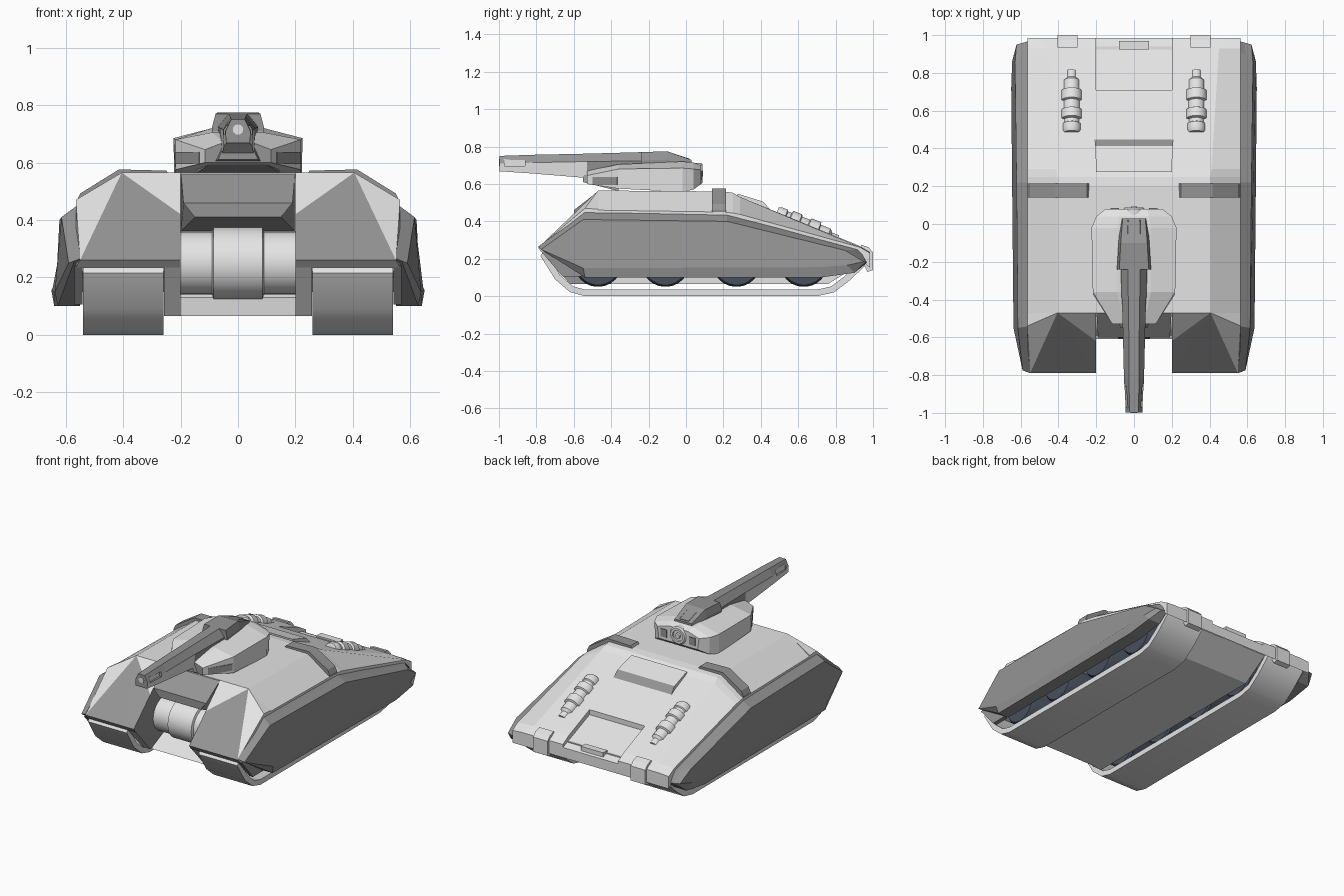
import bpy, bmesh, math
from mathutils import Vector

if "Cube" in bpy.data.objects:
    bpy.data.objects.remove(bpy.data.objects["Cube"])


def material(name, r, g, b):
    m = bpy.data.materials.new(name)
    m.diffuse_color = (r, g, b, 1)
    m.use_nodes = True
    m.node_tree.nodes["Principled BSDF"].inputs["Base Color"].default_value = m.diffuse_color
    return m


LIGHT = material("light grey armour", 0.78, 0.78, 0.78)
DARK = material("dark grey armour", 0.3, 0.3, 0.3)
WHEEL = material("dark blue grey wheel", 0.065, 0.08, 0.11)


def build(name, verts, faces, mats, rule=None, slots=None, smooth=None):
    """Mesh object; slots lists material slots, or rule(face) returns them."""
    bm = bmesh.new()
    vs = [bm.verts.new(v) for v in verts]
    for i, f in enumerate(faces):
        bm.faces.new([vs[k] for k in f]).material_index = slots[i] if slots else 0
    bmesh.ops.recalc_face_normals(bm, faces=bm.faces)
    bm.normal_update()
    if rule:
        for f in bm.faces:
            f.material_index = rule(f)
    me = bpy.data.meshes.new(name)
    bm.to_mesh(me)
    bm.free()
    for m in mats:
        me.materials.append(m)
    if smooth:
        me.shade_smooth()
        me.set_sharp_from_angle(angle=math.radians(smooth))
    ob = bpy.data.objects.new(name, me)
    bpy.context.collection.objects.link(ob)
    return ob


def loft(name, rings, mats, closed=False, **kw):
    n, k = len(rings[0]), len(rings)
    faces = []
    for r in range(k if closed else k - 1):
        a, b = r * n, (r + 1) % k * n
        faces += [(a + i, a + (i + 1) % n, b + (i + 1) % n, b + i) for i in range(n)]
    if not closed:
        faces += [tuple(range(n)), tuple(range((k - 1) * n, k * n))]
    return build(name, [p for r in rings for p in r], faces, mats, **kw)


def sym(y, *half):
    """Left-right symmetric cross-section at y from (x, z) half points."""
    return [(x, y, z) for x, z in half] + [(-x, y, z) for x, z in reversed(half)]


def prism_x(name, pts, x0, x1, mats, **kw):
    return loft(name, [[(x, y, z) for y, z in pts] for x in (x0, x1)], mats, **kw)


def box(name, x, y, z, mats):
    return prism_x(name, [(y[0], z[0]), (y[1], z[0]), (y[1], z[1]), (y[0], z[1])], x[0], x[1], mats)


def lathe(name, origin, axis, profile, mats, steps=20):
    """Round part: profile of (distance along axis, radius)."""
    o, a = Vector(origin), Vector(axis).normalized()
    u = a.orthogonal().normalized()
    v = a.cross(u)
    ang = [2 * math.pi * i / steps for i in range(steps)]
    rings = [[o + a * t + (u * math.cos(g) + v * math.sin(g)) * r for g in ang] for t, r in profile]
    return loft(name, rings, mats, smooth=35)


def cut(ob, cutter):
    cutter.hide_render = True
    cutter.hide_viewport = True
    mod = ob.modifiers.new("cut", 'BOOLEAN')
    mod.operation = 'DIFFERENCE'
    mod.solver = 'EXACT'
    mod.object = cutter


# Main hull with sloping rear deck
hull = loft("hull", [sym(y, (tw, tz), (.565, sz), (.565, bz)) for y, tw, tz, sz, bz in (
    (-.47, .405, .565, .46, .22), (.2, .405, .56, .45, .22), (.25, .405, .553, .445, .22),
    (.29, .41, .53, .437, .22), (.93, .45, .268, .262, .2), (.985, .5, .235, .23, .15))], [LIGHT])
cut(hull, prism_x("deck_recess_cutter", [(.71, .325), (1.05, .19), (1.05, .5), (.71, .5)], -.2, .2, [LIGHT]))
# Raised panel on the deck with a dark sloped rear edge
loft("deck_panel", [sym(y, (w, zt), (w, zb)) for y, w, zt, zb in (
    (.275, .2, .548, .4), (.412, .205, .506, .4), (.45, .21, .463, .4))], [LIGHT, DARK],
    rule=lambda f: int(f.calc_center_median().y > .42 and f.normal.z > .3))
box("deck_latch", (-.08, .08), (.925, .97), (.18, .25), [LIGHT])

# Belly between the tracks
prism_x("belly", [(-.47, .13), (-.61, .065), (.76, .065), (.94, .18), (.94, .24), (-.47, .24)],
        -.255, .255, [LIGHT])

# Front: sloped centre plate over a round drum
loft("front_plate", [sym(-.465, (.199, .564), (.199, .36)), sym(-.6, (.19, .46), (.15, .41))], [DARK])
lathe("front_drum", (-.2, -.48, .25), (1, 0, 0),
      [(0, .11), (.11, .11), (.115, .125), (.285, .125), (.29, .11), (.4, .11)], [LIGHT], 32)

for s in (1, -1):
    side = "right" if s > 0 else "left"

    # Faceted front pod: dark wedge with light cheeks
    pod = [(.405, -.47, .565), (.2, -.47, .565), (.2, -.62, .42), (.2, -.79, .26), (.55, -.79, .26),
           (.565, -.54, .47), (.565, -.47, .465), (.2, -.775, .235), (.565, -.775, .235),
           (.2, -.47, .235), (.565, -.47, .235)]
    order = [(0, 1, 2), (0, 2, 3), (0, 3, 4), (0, 4, 5), (0, 5, 6), (4, 8, 10, 6, 5), (1, 9, 7, 3, 2),
             (3, 7, 8, 4), (7, 9, 10, 8), (0, 6, 10, 9, 1)]
    build(side + "_front_pod", [(s * x, y, z) for x, y, z in pod], order, [LIGHT, DARK],
          slots=[0, 1, 1, 0, 0, 0, 1, 1, 0, 0])
    # Pod walls either side of the track
    prism_x(side + "_pod_inner_wall", [(-.775, .24), (-.62, .066), (-.4, .066), (-.4, .24)],
            s * .2, s * .258, [DARK, LIGHT], rule=lambda f: int(f.normal.z < -.3))
    prism_x(side + "_pod_outer_wall", [(-.775, .24), (-.66, .105), (-.56, .105), (-.56, .24)],
            s * .541, s * .57, [DARK])

    # Side skirt: inner outline, rim, and bulged outer face
    inner = [(.55, -.79, .265), (.55, -.54, .458), (.55, .22, .442), (.55, .93, .25),
             (.55, .97, .18), (.55, .9, .125), (.55, .72, .1), (.55, -.54, .1)]
    outer = [(.59, -.775, .25), (.615, -.55, .41), (.622, .22, .4), (.63, .85, .245),
             (.622, .95, .185), (.645, .86, .165), (.65, .72, .155), (.638, -.55, .15)]
    rim = []
    for i, (a, b) in enumerate(zip(inner, outer)):
        m = [(p + q) / 2 for p, q in zip(a, b)]
        rim.append((b[0] - .01, a[1], a[2]) if i > 4 else tuple(m))
    loft(side + "_side_skirt", [[(s * x, y, z) for x, y, z in r] for r in (inner, rim, outer)], [DARK])

    # Track band
    path = [(-.54, 0), (.70, 0), (.79, .02), (.87, .08), (.955, .16), (.96, .21), (.92, .235),
            (-.70, .27), (-.755, .255), (-.778, .215), (-.70, .09), (-.62, .022)]
    rings = []
    for i, (y, z) in enumerate(path):
        p, q = path[i - 1], path[(i + 1) % len(path)]
        t = (Vector(q) - Vector(p)).normalized() * .035
        rings.append([(s * .26, y, z), (s * .54, y, z),
                      (s * .54, y - t.y, z + t.x), (s * .26, y - t.y, z + t.x)])
    loft(side + "_track", rings, [LIGHT], closed=True, smooth=50)

    # Road wheels
    for i, y in enumerate((-.47, -.11, .27, .63)):
        lathe(f"{side}_wheel_{i + 1}", (s * .29, y, .18), (s, 0, 0),
              [(0, .12), (.01, .13), (.21, .13), (.225, .12)], [WHEEL], 28)

    # Dark shoulder block wrapped over the hull edge
    prof = [(.235, .5), (.235, .555), (.25, .572), (.415, .576), (.55, .492), (.565, .46), (.56, .42), (.4, .48)]
    loft(side + "_shoulder_block", [[(s * x, y, z) for x, z in prof] for y in (.14, .215)], [DARK])

    # Stepped exhaust pipe lying on the deck
    lathe(side + "_exhaust", (s * .33, .48, .435), (0, 1, -.41),
          [(0, .042), (.015, .05), (.05, .05), (.055, .042), (.075, .042), (.08, .056), (.13, .056),
           (.135, .045), (.18, .045), (.185, .056), (.24, .056), (.245, .043), (.3, .043),
           (.315, .027), (.355, .027)], [LIGHT])

    # Rear hinge wrapped over the tail edge
    prism_x(side + "_rear_hinge", [(.935, .2), (.935, .275), (.975, .262), (1.0, .235), (1.0, .14), (.97, .13)],
            s * .3, s * .405, [LIGHT])

    # Turret cheek vents, front and back
    loft(side + "_turret_vent", [[(s * x, y, z) for x, y in ((.135, -.5), (.219, -.37), (.19, -.34), (.12, -.44))]
                                 for z in (.595, .637)], [DARK])
    box(side + "_turret_rear_vent", (s * .08, s * .125), (.06, .085), (.62, .67), [DARK])

# Turret
loft("turret", [sym(y, *h) for y, *h in (
    (-.53, (.05, .67), (.115, .645), (.115, .6)),
    (-.36, (.09, .705), (.218, .68), (.218, .575)),
    (-.02, (.09, .72), (.225, .685), (.222, .558)),
    (.04, (.08, .715), (.2, .68), (.195, .57)),
    (.08, (.07, .7), (.15, .675), (.14, .6)))], [LIGHT, DARK],
    rule=lambda f: int(f.normal.y < -.9))
loft("turret_nose", [sym(-.55, (.05, .655), (.07, .61)), sym(-.36, (.08, .68), (.15, .562))], [DARK])
lathe("turret_rear_port", (0, .03, .655), (0, 1, 0),
      [(0, .058), (.05, .058), (.058, .05), (.058, .036), (.05, .034), (.05, .018), (.062, .016)], [LIGHT])

# Gun: dark upper shell, light lower shell, light pocket near the muzzle
barrel = loft("gun_barrel", [sym(y, *h) for y, *h in (
    (-.997, (.024, .75), (.044, .708), (.041, .668)),
    (-.82, (.026, .756), (.053, .714), (.05, .656)),
    (-.53, (.028, .762), (.06, .72), (.055, .632)),
    (-.1, (.035, .774), (.075, .725), (.06, .62)),
    (.02, (.03, .735), (.065, .71), (.05, .64)))], [DARK, LIGHT],
    rule=lambda f: int(f.normal.z < .1 and -.8 < f.normal.y < .8 and f.calc_center_median().y < -.4))
cut(barrel, box("muzzle_slot_cutter", (-.1, .1), (-.97, -.86), (.697, .728), [DARK]))
box("muzzle_slot_core", (-.036, .036), (-.975, -.855), (.69, .733), [LIGHT])
lathe("muzzle_bore", (0, -1.0, .715), (0, 1, 0), [(0, .018), (.008, .018)], [LIGHT])
loft("gun_breech", [sym(y, (w - .012, zt), (w, zt - .045), (w, .69)) for y, w, zt in (
    (-.24, .09, .77), (-.1, .082, .775), (.03, .072, .728))], [DARK])
